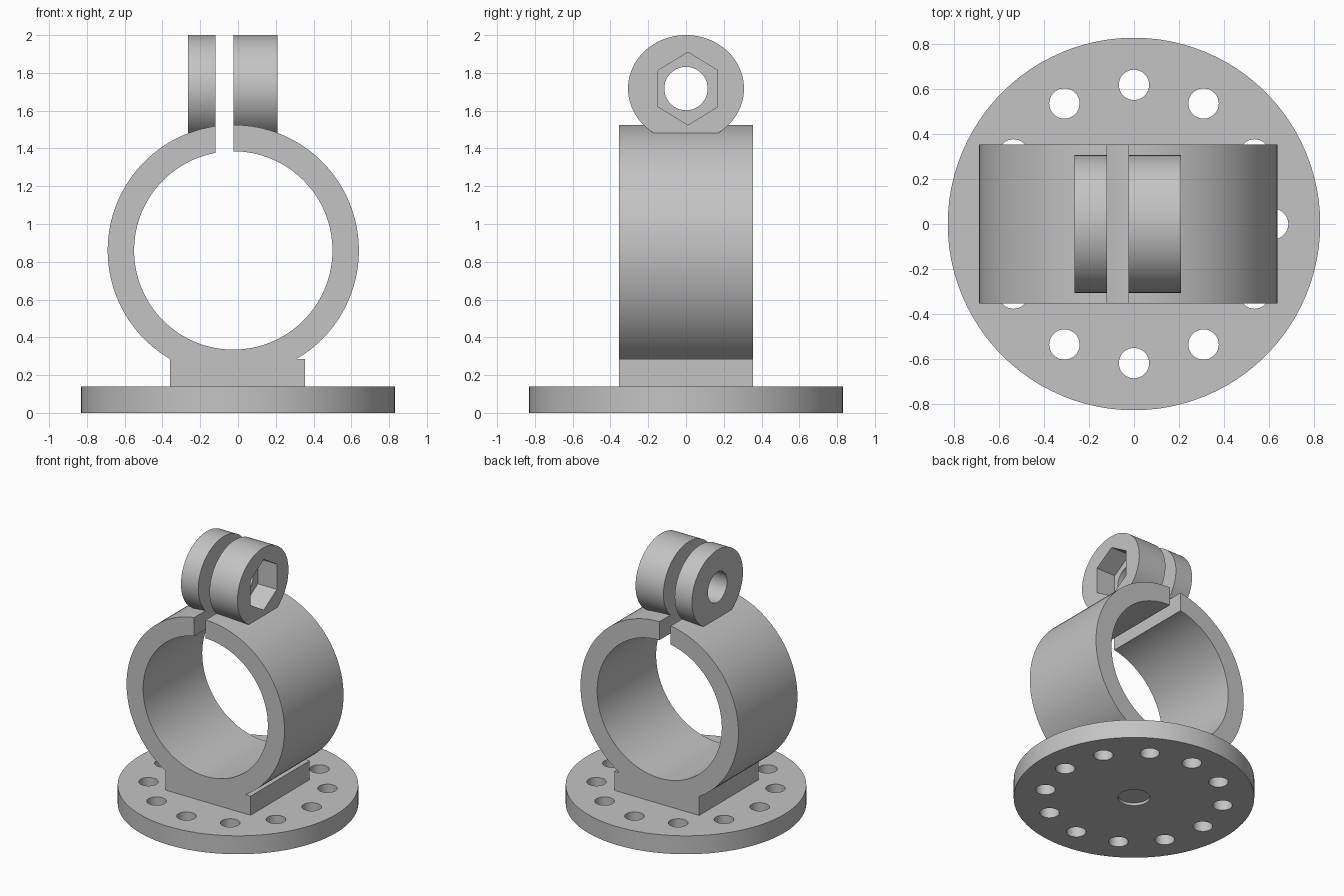
import bpy, bmesh, math
from mathutils import Matrix, Vector

if "Cube" in bpy.data.objects:
    bpy.data.objects.remove(bpy.data.objects["Cube"])

grey = bpy.data.materials.new("plain_grey")
grey.use_nodes = True
colour = (0.55, 0.55, 0.55, 1)
grey.diffuse_color = colour
grey.node_tree.nodes["Principled BSDF"].inputs["Base Color"].default_value = colour

TURN = {"x": Matrix.Rotation(math.pi / 2, 4, "Y"),
        "y": Matrix.Rotation(math.pi / 2, 4, "X"),
        "z": Matrix.Identity(4)}


def finish(name, bm):
    mesh = bpy.data.meshes.new(name)
    bm.to_mesh(mesh)
    bm.free()
    mesh.materials.append(grey)
    obj = bpy.data.objects.new(name, mesh)
    bpy.context.collection.objects.link(obj)
    return obj


def cylinder(name, axis, centre, radius, length, sides=96, stretch=(1, 1, 1), spin=0):
    bm = bmesh.new()
    place = (Matrix.Translation(centre) @ Matrix.Diagonal((*stretch, 1))
             @ TURN[axis] @ Matrix.Rotation(spin, 4, "Z"))
    bmesh.ops.create_cone(bm, cap_ends=True, segments=sides, radius1=radius,
                          radius2=radius, depth=length, matrix=place)
    return finish(name, bm)


def box(name, low, high):
    low, high = Vector(low), Vector(high)
    bm = bmesh.new()
    place = Matrix.Translation((low + high) / 2) @ Matrix.Diagonal((*(high - low), 1))
    bmesh.ops.create_cube(bm, size=1, matrix=place)
    return finish(name, bm)


def combine(target, tool, operation):
    mod = target.modifiers.new(operation, "BOOLEAN")
    mod.operation, mod.object, mod.solver = operation, tool, "EXACT"
    bpy.context.view_layer.objects.active = target
    bpy.ops.object.modifier_apply(modifier=mod.name)
    bpy.data.objects.remove(tool)


# Round base plate with a ring of screw holes and a shallow centre recess
plate = cylinder("base_plate", "z", (0, 0, 0.07), 0.83, 0.14)
for i in range(12):
    a = i * math.tau / 12
    combine(plate, cylinder("screw_hole", "z", (0.62 * math.cos(a), 0.62 * math.sin(a), 0.07),
                            0.068, 0.3, 20), "DIFFERENCE")
combine(plate, cylinder("centre_recess", "z", (0, 0, 0), 0.11, 0.04, 24), "DIFFERENCE")

# Clamp ring on its foot, with the bolt lugs on top
clamp = cylinder("clamp_ring", "y", (-0.025, 0, 0.86), 0.665, 0.71, 128)
combine(clamp, box("foot", (-0.36, -0.355, 0.14), (0.355, 0.355, 0.285)), "UNION")
combine(clamp, cylinder("bolt_lugs", "x", (-0.0275, 0, 1.717), 0.307, 0.475,
                        stretch=(1, 1, 0.922)), "UNION")

# Pipe bore, clamping slot, bolt hole and hexagonal nut pocket
combine(clamp, cylinder("pipe_bore", "y", (-0.025, 0, 0.86), 0.525, 1, 128), "DIFFERENCE")
combine(clamp, box("slot", (-0.12, -0.5, 1.2), (-0.025, 0.5, 2.2)), "DIFFERENCE")
combine(clamp, cylinder("bolt_hole", "x", (0, 0, 1.717), 0.115, 1, 40), "DIFFERENCE")
combine(clamp, cylinder("nut_pocket", "x", (0.15, 0.01, 1.717), 0.187, 0.2, 6,
                        stretch=(1, 0.97, 1.03), spin=math.pi / 2), "DIFFERENCE")

# Smooth the round walls and keep the edges crisp
for obj in (plate, clamp):
    bpy.ops.object.select_all(action="DESELECT")
    obj.select_set(True)
    bpy.context.view_layer.objects.active = obj
    bpy.ops.object.shade_smooth_by_angle(angle=math.radians(30))
